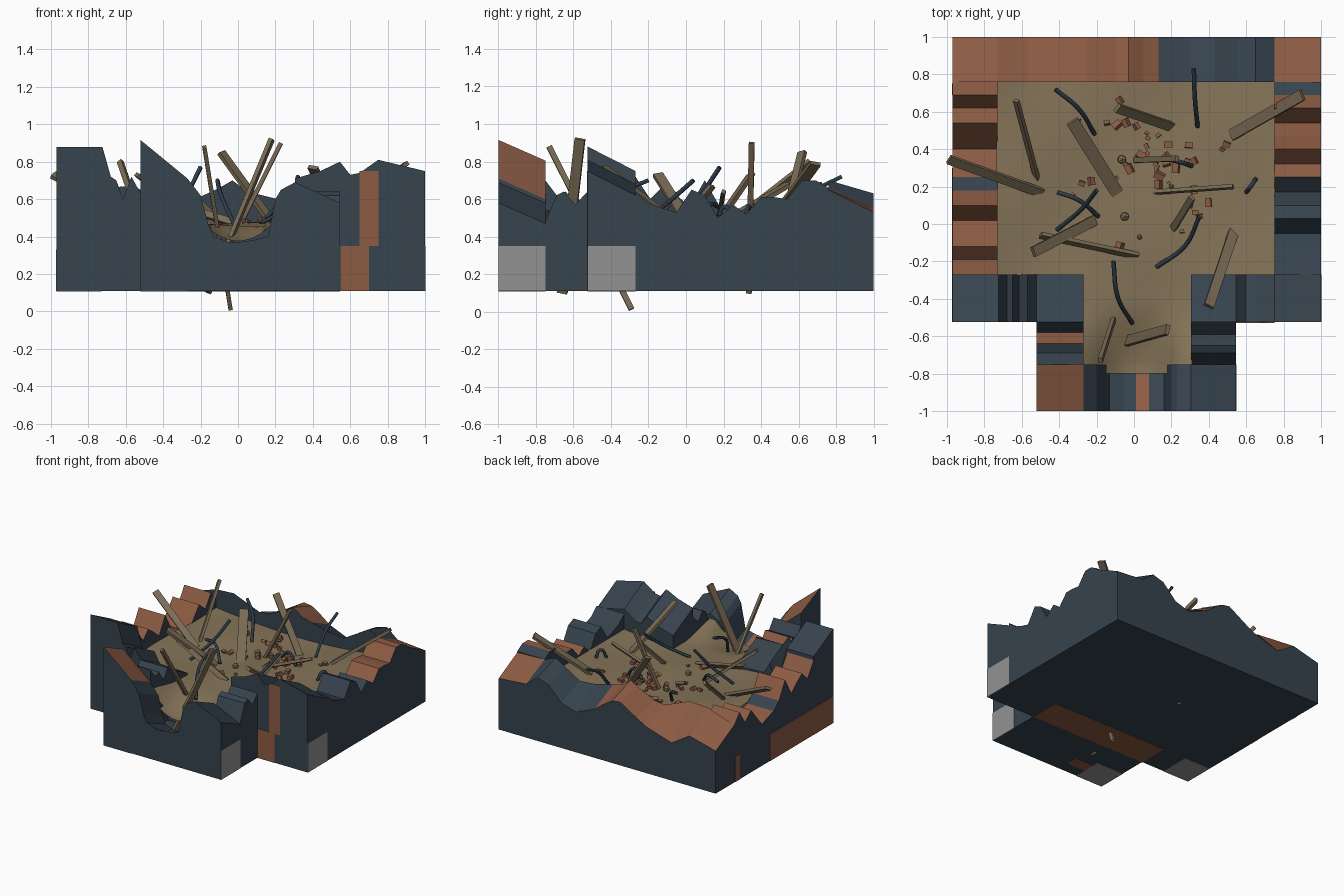
import bpy, bmesh, math, random
from mathutils import Vector, Matrix

if "Cube" in bpy.data.objects:
    bpy.data.objects.remove(bpy.data.objects["Cube"])
random.seed(4)
BASE = 0.11


def material(name, rgb):
    m = bpy.data.materials.new(name)
    m.diffuse_color = (*rgb, 1)
    m.use_nodes = True
    m.node_tree.nodes["Principled BSDF"].inputs["Base Color"].default_value = m.diffuse_color
    return m


SLATE = material("slate wall", (.037, .056, .076))
RUST = material("rust brick", (.262, .106, .057))
GREY = material("grey block", (.29, .29, .29))
SAND = material("sand", (.235, .175, .098))
WOOD = material("weathered wood", (.19, .145, .088))
STEEL = material("dark steel", (.026, .046, .068))
PEBBLE = material("pebble", (.25, .18, .11))


def finish(name, bm, mats):
    bmesh.ops.recalc_face_normals(bm, faces=bm.faces)
    me = bpy.data.meshes.new(name)
    bm.to_mesh(me)
    bm.free()
    for m in mats:
        me.materials.append(m)
    ob = bpy.data.objects.new(name, me)
    bpy.context.collection.objects.link(ob)
    return ob


def wall(name, axis, outer, inner, profile, drop, rust=()):
    """Broken wall: profile (t, outer z[, inner z]) along an axis."""
    bm = bmesh.new()
    rows = []
    for t, z, *zi in profile:
        def p(o, h):
            return bm.verts.new((t, o, h) if axis == 'x' else (o, t, h))
        rows.append((p(outer, BASE), p(outer, z), p(inner, zi[0] if zi else z + drop),
                     p(inner, BASE)))
    for i, (a, b) in enumerate(zip(rows, rows[1:])):
        mid = (profile[i][0] + profile[i + 1][0]) / 2
        red = any(lo < mid < hi for lo, hi in rust)
        for k in range(4):
            f = bm.faces.new((a[k], a[(k + 1) % 4], b[(k + 1) % 4], b[k]))
            f.material_index = int(red and k == 1)
    bm.faces.new(rows[0])
    bm.faces.new(rows[-1])
    return finish(name, bm, [SLATE, RUST])


def box(name, lo, hi, mat):
    bm = bmesh.new()
    bmesh.ops.create_cube(bm, size=1)
    for v in bm.verts:
        v.co = [l + (c + .5) * (h - l) for c, l, h in zip(v.co, lo, hi)]
    return finish(name, bm, [mat])


def plank(name, a, b, width, thick=.02, roll=0):
    a, b = Vector(a), Vector(b)
    d = (b - a).normalized()
    side = d.cross(Vector((0, 0, 1))).normalized()
    side = Matrix.Rotation(roll, 3, d) @ side
    up = side.cross(d)
    bm = bmesh.new()
    bmesh.ops.create_cube(bm, size=1)
    for v in bm.verts:
        x, y, z = v.co
        v.co = (a + b) / 2 + (b - a) * x + side * y * width + up * z * thick
    return finish(name, bm, [WOOD])


def rebar(name, pts, r=.012):
    cu = bpy.data.curves.new(name, 'CURVE')
    cu.dimensions = '3D'
    cu.bevel_depth, cu.bevel_resolution, cu.use_fill_caps = r, 1, True
    cu.resolution_u = 6
    sp = cu.splines.new('BEZIER')
    sp.bezier_points.add(len(pts) - 1)
    for q, co in zip(sp.bezier_points, pts):
        q.co = co
        q.handle_left_type = q.handle_right_type = 'AUTO'
    cu.materials.append(STEEL)
    bpy.context.collection.objects.link(bpy.data.objects.new(name, cu))


# jagged outer walls
wall("back_wall", 'x', 1, .76, [(-.97, .46, .58), (-.73, .52, .66), (-.57, .42, .67),
     (-.34, .49, .58), (-.25, .54, .59), (-.1, .63, .66), (-.03, .62, .70), (.05, .57, .64),
     (.13, .51, .62), (.3, .44, .58), (.43, .48, .57), (.55, .60, .64), (.65, .63, .70),
     (.75, .55, .66), (1, .53, .65)], 0, [(-1, .13), (.75, 1)])
wall("left_wall", 'y', -.97, -.73, [(-.27, .72), (-.19, .60), (-.12, .67), (-.05, .62), (.02, .56),
     (.10, .70), (.18, .56), (.25, .50), (.32, .48), (.40, .45), (.54, .62), (.62, .55),
     (.69, .66), (.76, .58)], 0, [(-.27, .18), (.25, .76)])
wall("right_wall", 'y', 1, .75, [(-.27, .64), (-.2, .58), (-.12, .55), (-.05, .53), (.03, .65),
     (.10, .62), (.17, .50), (.25, .57), (.32, .52), (.40, .61), (.47, .61), (.54, .60),
     (.62, .70), (.69, .70), (.76, .66)], 0, [(.25, .69)])
wall("main_front_wall", 'x', -.525, -.27, [(-.97, .88), (-.725, .88), (-.68, .72), (-.65, .70),
     (-.615, .60), (-.57, .72), (-.52, .63), (-.271, .62), (-.27, .3), (.304, .3), (.305, .71),
     (.44, .75), (.545, .80), (.6, .73), (.65, .74), (.75, .81), (1, .75)], -.13)
wall("porch_left_wall", 'y', -.52, -.27, [(-.75, .70), (-.69, .62), (-.64, .64), (-.58, .55),
     (-.525, .63)], 0, [(-.64, -.58)])
wall("porch_right_wall", 'y', .545, .305, [(-.75, .48), (-.69, .62), (-.65, .64), (-.59, .57),
     (-.525, .64)], 0)
wall("porch_front_wall", 'x', -1, -.75, [(-.52, .915), (-.27, .71), (-.2, .62), (-.16, .47),
     (-.13, .40), (-.05, .37), (.01, .37), (.08, .38), (.16, .40), (.18, .50), (.2, .60),
     (.23, .65), (.305, .69), (.545, .58)], -.11, [(-.52, -.27), (.01, .08)])
# floor slabs
box("main_slab", (-.74, -.28, BASE), (.76, .77, .2), SLATE)
box("porch_slab", (-.28, -.76, BASE), (.31, -.27, .2), SLATE)

# coloured panels set on walls and underside
e = .003
for name, lo, hi, m in [
    ("right_grey_panel", (1 - e, -.525, BASE), (1 + e, -.27, .35), GREY),
    ("porch_grey_panel", (.545 - e, -1, BASE), (.545 + e, -.75, .35), GREY),
    ("front_rust_low", (.545, -.525 - e, BASE), (.70, -.525 + e, .35), RUST),
    ("front_rust_high", (.65, -.525 - e, .35), (.75, -.525 + e, .75), RUST),
    ("left_rust_long", (-.97 - e, -.525, BASE), (-.97 + e, .30, .33), RUST),
    ("left_rust_short", (-.97 - e, .69, BASE), (-.97 + e, .75, .32), RUST),
    ("under_rust", (-.52, -.525, BASE - e), (.545, -.27, BASE + e), RUST),
    ("under_grey_main", (-.97, -.525, BASE - e), (-.73, -.27, BASE + e), GREY),
    ("under_grey_porch", (-.52, -1, BASE - e), (-.27, -.75, BASE + e), GREY),
    ("under_rust_porch", (-.27, -.9, BASE - e), (-.1, -.8, BASE + e), RUST)]:
    box(name, lo, hi, m)


# sand fill: gentle mound running out through the front notch
def sand_z(x, y):
    z = .465 + .05 * (x / .75) ** 2 + .012 * math.sin(7 * x + 1) * math.cos(6 * y)
    t = min(1, max(0, (-.4 - y) / .4))
    t = t * t * (3 - 2 * t)
    return z - .09 * t + .16 * t * min(1, (x / .25) ** 2)


def sand(name, x0, x1, y0, y1, nx, ny):
    bm = bmesh.new()
    g = []
    for j in range(ny + 1):
        y = y0 + (y1 - y0) * j / ny
        g.append([bm.verts.new((x, y, sand_z(x, y)))
                  for x in (x0 + (x1 - x0) * i / nx for i in range(nx + 1))])
    for j in range(ny):
        for i in range(nx):
            f = bm.faces.new((g[j][i], g[j][i + 1], g[j + 1][i + 1], g[j + 1][i]))
            f.smooth = True
    finish(name, bm, [SAND])


sand("sand_floor", -.735, .755, -.275, .765, 24, 18)
sand("sand_porch", -.275, .31, -.755, -.275, 12, 10)
sand("sand_lip", -.15, .18, -.80, -.75, 8, 2)

# splintered planks
for i, (a, b, w, r) in enumerate([
    ((.18, -.565, .92), (-.16, -.66, .1), .055, .5),
    ((-.18, -.73, .88), (-.04, -.29, .012), .03, 1.2),
    ((.23, .35, .90), (-.17, .335, .1), .03, .1),
    ((-.99, .345, .73), (-.49, .165, .47), .05, .5),
    ((-.63, .66, .80), (-.51, .21, .45), .03, .9),
    ((-.33, .55, .68), (-.08, .15, .45), .07, 0),
    ((.90, .69, .79), (.52, .475, .50), .06, .2),
    ((-.09, .62, .85), (.20, .52, .45), .05, .4),
    ((.40, -.44, .77), (.54, -.02, .45), .055, .2),
    ((-.54, -.15, .73), (-.21, .02, .46), .055, .2),
    ((-.50, -.06, .62), (.02, -.17, .46), .04, 1),
    ((.31, .14, .67), (.20, -.04, .45), .035, .3),
    ((.53, .20, .64), (.11, .17, .47), .02, .5)]):
    plank(f"plank_{i + 1}", a, b, w, .022, r)

# bent reinforcing bars
for i, pts in enumerate([
    [(-.42, .72, .68), (-.30, .62, .62), (-.21, .48, .47)],
    [(.32, .83, .72), (.325, .68, .64), (.34, .52, .48)],
    [(-.41, .17, .56), (-.30, .13, .57), (-.19, .04, .47)],
    [(-.20, .18, .77), (-.28, .08, .62), (-.41, -.03, .47)],
    [(.12, -.23, .47), (.27, -.12, .56), (.35, .04, .70)],
    [(-.11, -.20, .70), (-.09, -.38, .62), (-.01, -.53, .44)],
    [(.15, .35, .50), (.23, .335, .56), (.31, .31, .48)],
    [(.60, .17, .49), (.63, .21, .56), (.65, .24, .50)]]):
    rebar(f"bent_bar_{i + 1}", pts)

# scattered brick rubble and pebbles
bm = bmesh.new()
for i in range(42):
    x, y = random.gauss(.06, .2), random.gauss(.28, .2)
    x, y = max(-.38, min(.5, x)), max(-.15, min(.66, y))
    s = random.uniform(.018, .044)
    rot = Matrix.Rotation(random.uniform(0, 6), 4, 'Z') @ Matrix.Rotation(random.uniform(0, .6), 4, 'X')
    bmesh.ops.create_cube(bm, size=1, matrix=Matrix.Translation((x, y, sand_z(x, y) + s * .3))
                          @ rot @ Matrix.Diagonal((s * 1.2, s * .8, s * .8, 1)))
finish("brick_rubble", bm, [RUST])
bm = bmesh.new()
for x, y, r in [(-.065, .345, .026), (-.05, .04, .026), (.03, -.07, .015), (.2, .2, .014)]:
    bmesh.ops.create_icosphere(bm, subdivisions=1, radius=r,
                               matrix=Matrix.Translation((x, y, sand_z(x, y) + r * .6)))
finish("pebbles", bm, [PEBBLE])
